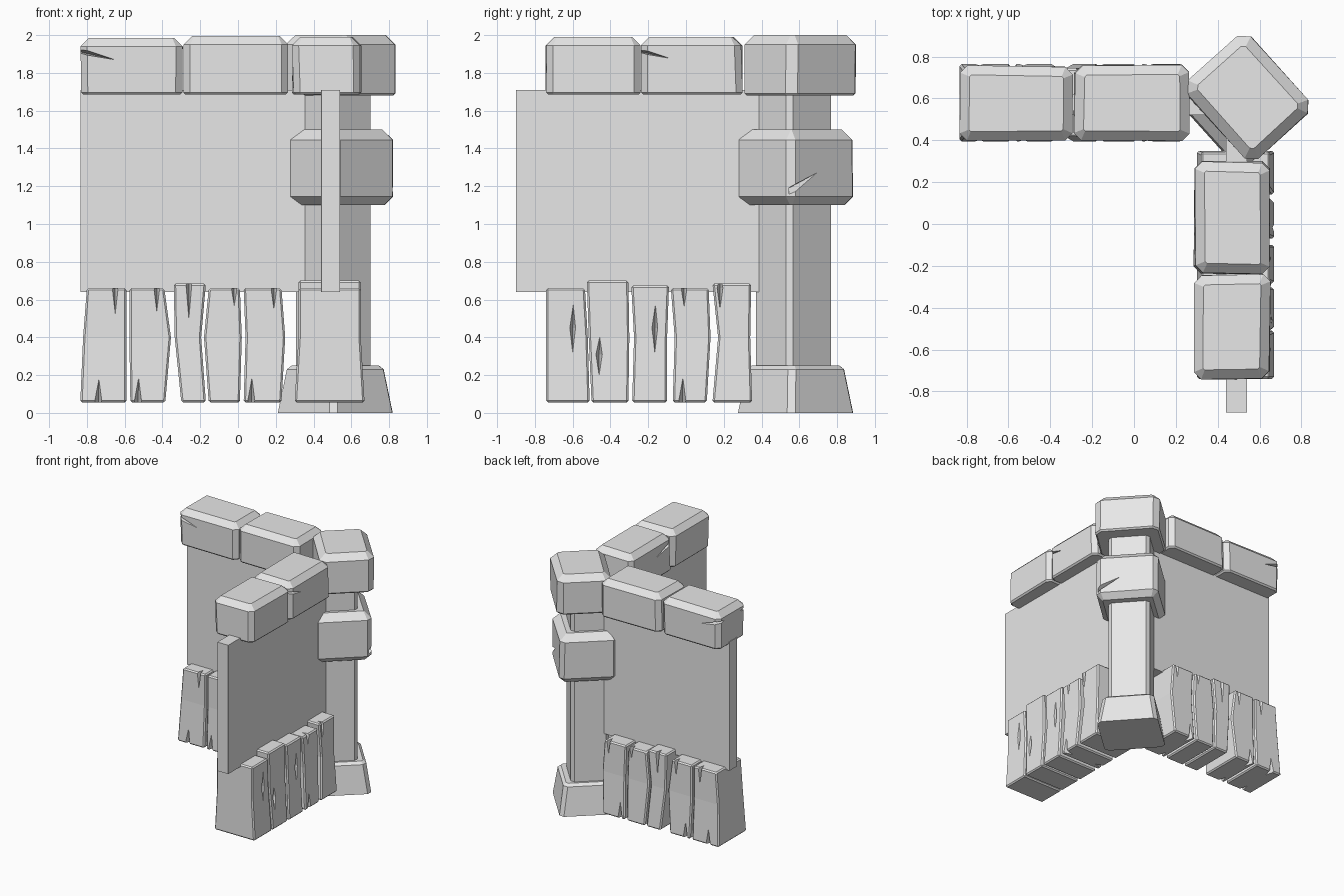
import bpy, bmesh, math, random
from mathutils import Matrix, Vector

random.seed(4)
cube = bpy.data.objects.get("Cube")
if cube:
    bpy.data.objects.remove(cube)

grey = bpy.data.materials.new("stone_grey")
grey.use_nodes = True
grey.diffuse_color = (0.8, 0.8, 0.8, 1)
grey.node_tree.nodes["Principled BSDF"].inputs["Base Color"].default_value = (0.8, 0.8, 0.8, 1)


def make_object(name, bm):
    bmesh.ops.recalc_face_normals(bm, faces=bm.faces)
    mesh = bpy.data.meshes.new(name)
    bm.to_mesh(mesh)
    bm.free()
    mesh.materials.append(grey)
    obj = bpy.data.objects.new(name, mesh)
    bpy.context.collection.objects.link(obj)
    return obj


def bevel_edges(bm, rule, offset):
    edges = [e for e in bm.edges if rule(e)]
    bmesh.ops.bevel(bm, geom=edges, offset=offset, segments=1, profile=0.5, affect='EDGES')


def block(name, low, high, angle=0, side=0.03, top=0.0, bottom=0.0, taper=1.0, wobble=0.0):
    """Chamfered box between two corners, turned about its own vertical axis."""
    low, high = Vector(low), Vector(high)
    size, centre = high - low, (low + high) / 2
    half = size.z / 2
    bm = bmesh.new()
    bmesh.ops.create_cube(bm, size=1)
    for v in bm.verts:
        k = taper if v.co.z > 0 else 1
        v.co = Vector((v.co.x * size.x * k, v.co.y * size.y * k, v.co.z * size.z))
        v.co.x += random.uniform(-wobble, wobble)
        v.co.y += random.uniform(-wobble, wobble)
    bevel_edges(bm, lambda e: abs(e.verts[0].co.z - e.verts[1].co.z) > half, side)
    if top:
        bevel_edges(bm, lambda e: all(v.co.z > half - 1e-4 for v in e.verts), top)
    if bottom:
        bevel_edges(bm, lambda e: all(v.co.z < 1e-4 - half for v in e.verts), bottom)
    bm.transform(Matrix.Translation(centre) @ Matrix.Rotation(angle, 4, 'Z'))
    return make_object(name, bm)


def cut_cracks(target, cracks):
    """Carve pyramid notches; each crack is (rim points, deepest point)."""
    bm = bmesh.new()
    for rim, tip in cracks:
        ring = [bm.verts.new(p) for p in rim]
        apex = bm.verts.new(tip)
        bm.faces.new(ring)
        for i, v in enumerate(ring):
            bm.faces.new((v, ring[(i + 1) % len(ring)], apex))
    cutter = make_object(target.name + "_crack_cutter", bm)
    cutter.hide_render = True
    cutter.hide_viewport = True
    cutter.display_type = 'WIRE'
    mod = target.modifiers.new("cracks", 'BOOLEAN')
    mod.operation = 'DIFFERENCE'
    mod.solver = 'EXACT'
    mod.object = cutter


# Each arm maps (distance along, distance outward, height) to world space
def back_arm(u, d, z):
    return Vector((u, 0.58 - d, z))


def side_arm(u, d, z):
    return Vector((0.485 + d, u, z))


def plank(name, place, shape, cracks):
    """Warped board: left and right edges at foot, middle and head."""
    left, right, head = shape[:3], shape[3:6], shape[6]
    heights = (0.055, 0.4, head)
    depths = (0.185, 0.165, 0.165)
    bm = bmesh.new()
    rings = []
    for l, r, d, z in zip(left, right, depths, heights):
        rings.append([bm.verts.new(place(u, s, z)) for u, s in ((l, d), (r, d), (r, -d), (l, -d))])
    bm.faces.new(rings[0])
    bm.faces.new(rings[-1])
    for a, b in zip(rings, rings[1:]):
        for i in range(4):
            j = (i + 1) % 4
            bm.faces.new((a[i], a[j], b[j], b[i]))
    bmesh.ops.recalc_face_normals(bm, faces=bm.faces)
    bevel_edges(bm, lambda e: e.calc_face_angle() > 1, 0.01)
    board = make_object(name, bm)
    notches = []
    for u, z, tall in cracks:
        for s in (1, -1):
            d = s * 0.2
            rim = [place(u - 0.025, d, z), place(u, d, z - tall),
                   place(u + 0.025, d, z), place(u + 0.005, d, z + tall)]
            notches.append((rim, place(u, s * 0.11, z)))
    cut_cracks(board, notches)


# Planks along both arms, with the cracks each one carries
back_planks = [
    ((-.835, -.82, -.8, -.59, -.59, -.59, .66), [(-.65, .66, .22), (-.74, .05, .17)]),
    ((-.57, -.575, -.575, -.385, -.355, -.39, .66), [(-.43, .66, .2), (-.53, .05, .18)]),
    ((-.3, -.335, -.34, -.17, -.195, -.17, .685), [(-.26, .68, .3)]),
    ((-.155, -.18, -.155, .01, .02, .01, .66), [(-.02, .66, .15)]),
    ((.03, .04, .03, .23, .25, .23, .66), [(.19, .66, .18), (.07, .05, .18)]),
]
side_planks = [
    ((-.74, -.74, -.74, -.51, -.52, -.535, .66), [(-.6, .45, .2)]),
    ((-.5, -.515, -.525, -.305, -.3, -.305, .7), [(-.46, .31, .15)]),
    ((-.285, -.275, -.29, -.1, -.1, -.09, .675), [(-.165, .45, .2)]),
    ((-.07, -.06, -.08, .11, .13, .12, .66), [(-.01, .66, .16), (-.02, .05, .18)]),
    ((.14, .17, .14, .35, .34, .345, .685), [(.18, .66, .18)]),
]
for label, place, boards in (("back", back_arm, back_planks), ("side", side_arm, side_planks)):
    for i, (shape, cracks) in enumerate(boards):
        plank(f"{label}_plank_{i + 1}", place, shape, cracks)

# Thin plaster panels
block("back_panel", (-.835, .52, .64), (.5, .62, 1.71), side=0.001)
block("side_panel", (.44, -.9, .64), (.54, .57, 1.71), side=0.001)

# Coping stones on top of the panels
stone = dict(side=0.035, top=0.045, bottom=0.012, wobble=0.006)
back_outer = block("back_outer_coping", (-.835, .4, 1.685), (-.295, .755, 1.985), **stone)
block("back_inner_coping", (-.285, .4, 1.685), (.265, .76, 1.995), **stone)
block("side_outer_coping", (.29, -.74, 1.685), (.65, -.245, 1.99), **stone)
side_inner = block("side_inner_coping", (.29, -.235, 1.685), (.65, .295, 1.99), **stone)


# Long cracks running in from the end of two coping stones
def coping_crack(target, place, start):
    notches = []
    for s in (1, -1):
        d = s * 0.2
        rim = [place(start - 0.02, d, 1.94), place(start - 0.02, d, 1.9), place(start + 0.22, d, 1.86)]
        notches.append((rim, place(start, s * 0.1, 1.91)))
    cut_cracks(target, notches)


coping_crack(back_outer, back_arm, -.83)
coping_crack(side_inner, side_arm, -.23)


# Corner pillar, turned to face outward between the arms
def pillar_part(name, x, y, a, b, z0, z1, **kw):
    return block(name, (x - a, y - b, z0), (x + a, y + b, z1), angle=math.radians(-48), **kw)


pillar_part("pillar_base", .515, .58, .235, .225, 0, .25, side=.03, top=.02, taper=.84)
pillar_part("pillar_shaft", .505, .57, .16, .145, .2, 1.75, side=.026)
band = pillar_part("pillar_band", .52, .582, .235, .22, 1.1, 1.5, side=.035, top=.055, bottom=.045, wobble=.005)
pillar_part("pillar_cap", .542, .605, .25, .205, 1.68, 2.0, side=.045, top=.05, bottom=.012, wobble=.005)

# Slanting crack on the outer face of the band
turn = Matrix.Translation((.52, .582, 0)) @ Matrix.Rotation(math.radians(-48), 4, 'Z')
rim = [turn @ Vector(p) for p in ((.02, .24, 1.29), (.25, .24, 1.14), (.25, .24, 1.2))]
cut_cracks(band, [(rim, turn @ Vector((.2, .14, 1.18)))])
